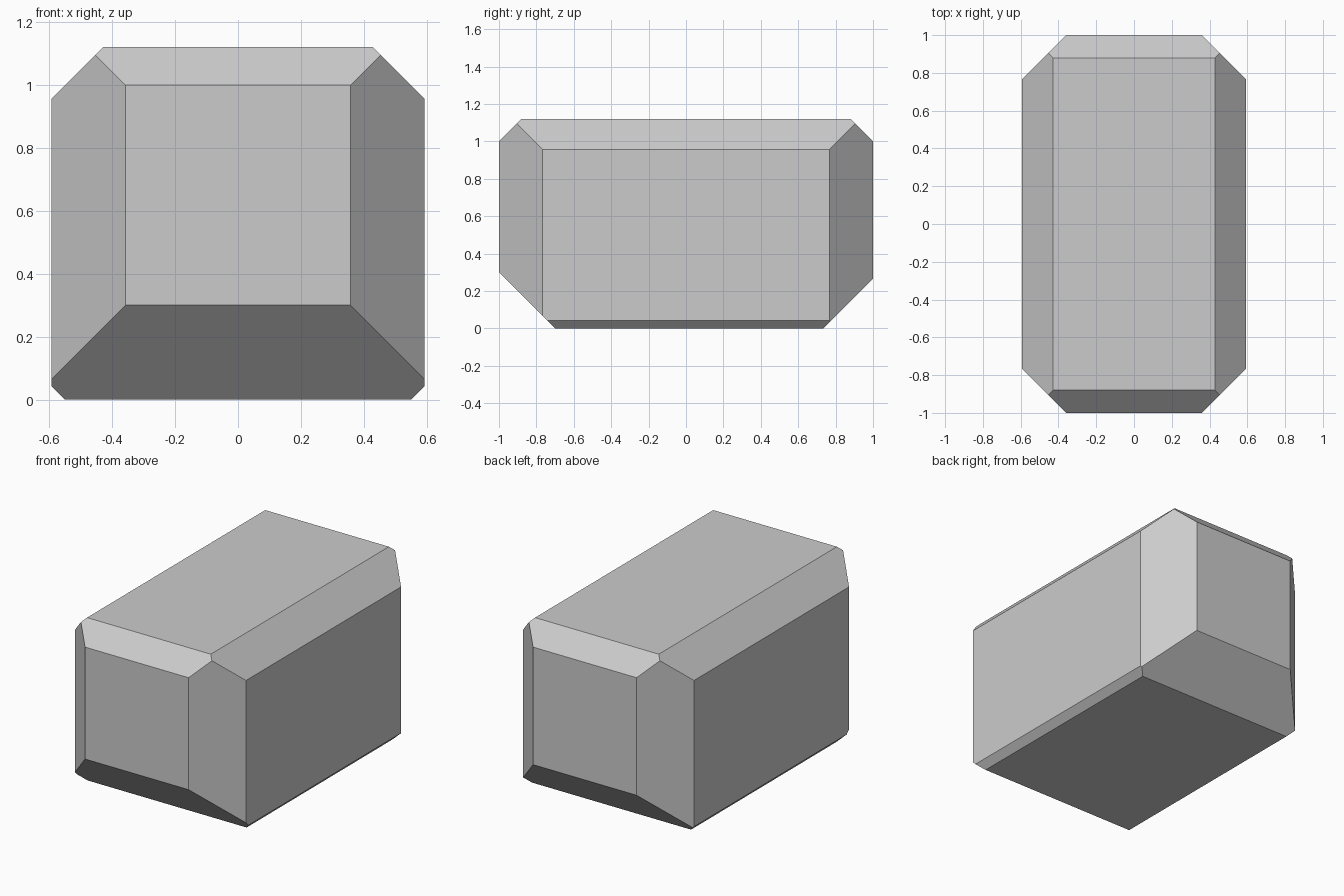
import bpy
import bmesh
from mathutils import Vector

if "Cube" in bpy.data.objects:
    bpy.data.objects.remove(bpy.data.objects["Cube"])

HX, HY, H = 0.592, 1.0, 1.12


def slice_off(bm, normal, dist):
    """Cut away everything beyond the plane normal . p = dist and cap the cut."""
    n = Vector(normal)
    geom = bm.verts[:] + bm.edges[:] + bm.faces[:]
    cut = bmesh.ops.bisect_plane(bm, geom=geom, dist=1e-5, plane_co=n * dist / n.length_squared,
                                 plane_no=n.normalized(), clear_outer=True)
    edges = [e for e in cut["geom_cut"] if isinstance(e, bmesh.types.BMEdge)]
    bmesh.ops.edgeloop_fill(bm, edges=edges)


# Plain block
bm = bmesh.new()
bmesh.ops.create_cube(bm, size=1)
for v in bm.verts:
    v.co = Vector((v.co.x * 2 * HX, v.co.y * 2 * HY, (v.co.z + 0.5) * H))

for sx in (-1, 1):
    # Upright corner cuts
    for sy in (-1, 1):
        slice_off(bm, (sx, sy, 0), 1.358)
    # Long top and bottom edge cuts
    slice_off(bm, (sx, 0, 1), 1.548)
    slice_off(bm, (sx, 0, -1), 0.55)

# Front and back edge cuts: top, then the deeper bottom ones
for sy, low in ((-1, 0.70), (1, 0.735)):
    slice_off(bm, (0, sy, 1), 2.0)
    slice_off(bm, (0, sy, -1), low)

bmesh.ops.recalc_face_normals(bm, faces=bm.faces[:])
mesh = bpy.data.meshes.new("chamfered_block")
bm.to_mesh(mesh)
bm.free()
block = bpy.data.objects.new("chamfered_block", mesh)
bpy.context.collection.objects.link(block)
